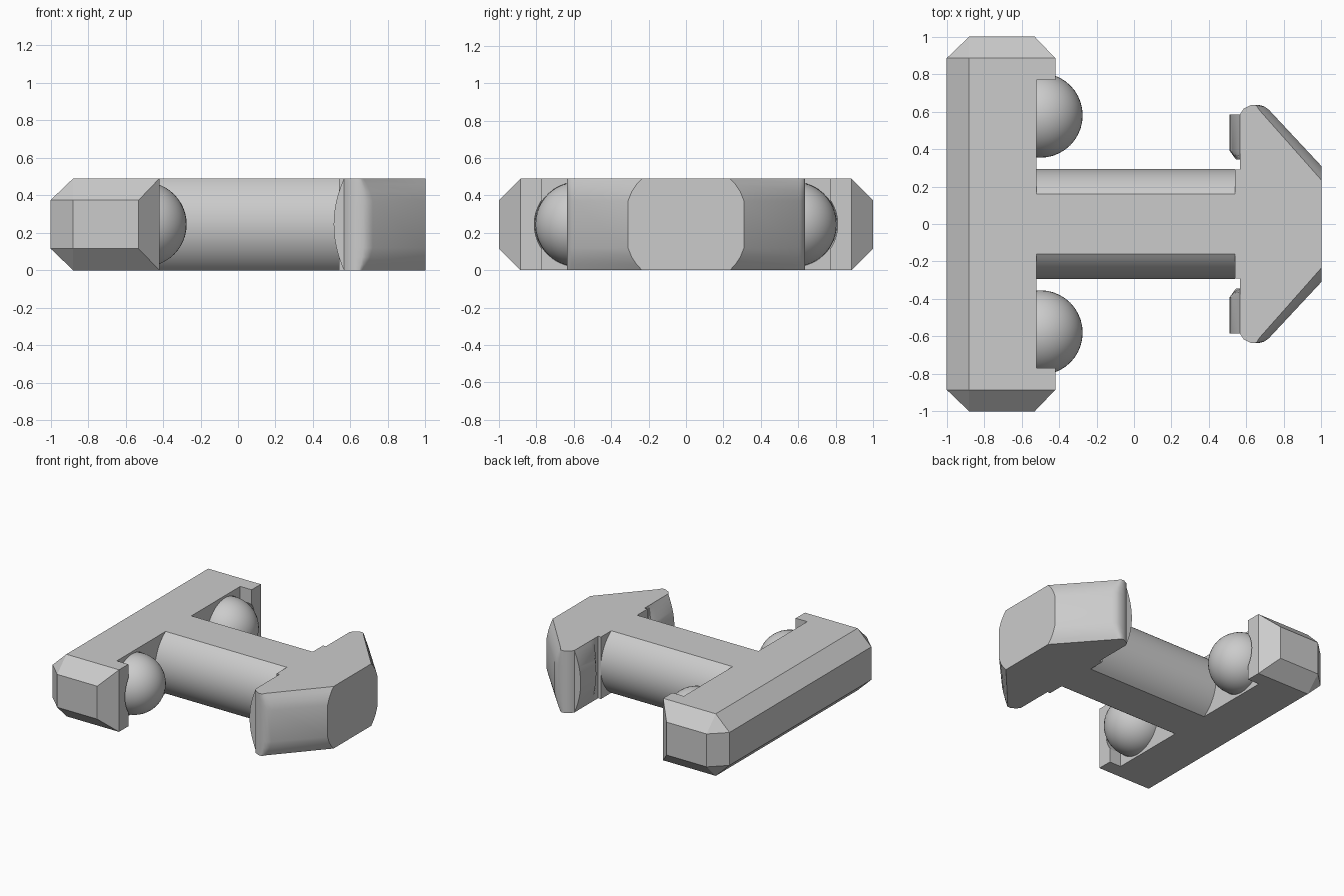
import bpy
import bmesh
import math
from mathutils import Vector

H = 0.49       # overall thickness
MID = H / 2
BALL = Vector((-0.5, 0.58, MID))

if "Cube" in bpy.data.objects:
    bpy.data.objects.remove(bpy.data.objects["Cube"], do_unlink=True)

grey = bpy.data.materials.new("light_grey")
grey.use_nodes = True
grey.diffuse_color = (0.6, 0.6, 0.6, 1)
grey.node_tree.nodes["Principled BSDF"].inputs["Base Color"].default_value = grey.diffuse_color


def finish(name, bm, angle=None):
    """Turn a bmesh into a grey object, smooth below the given angle."""
    bmesh.ops.recalc_face_normals(bm, faces=bm.faces)
    mesh = bpy.data.meshes.new(name)
    bm.to_mesh(mesh)
    bm.free()
    mesh.materials.append(grey)
    obj = bpy.data.objects.new(name, mesh)
    bpy.context.collection.objects.link(obj)
    bpy.ops.object.select_all(action='DESELECT')
    obj.select_set(True)
    bpy.context.view_layer.objects.active = obj
    if angle:
        bpy.ops.object.shade_smooth_by_angle(angle=math.radians(angle))
    return obj


def loft(name, sections, angle=None):
    """Skin closed sections of equal length and cap both ends."""
    bm = bmesh.new()
    rings = [[bm.verts.new(p) for p in s] for s in sections]
    n = len(rings[0])
    for a, b in zip(rings, rings[1:]):
        for i in range(n):
            j = (i + 1) % n
            bm.faces.new((a[i], a[j], b[j], b[i]))
    bm.faces.new(rings[0])
    bm.faces.new(rings[-1])
    return finish(name, bm, angle)


def sphere(name, centre, radius):
    bm = bmesh.new()
    bmesh.ops.create_uvsphere(bm, u_segments=40, v_segments=24, radius=radius)
    bmesh.ops.translate(bm, verts=bm.verts, vec=centre)
    return finish(name, bm, 40)


def cut(target, cutter):
    """Subtract the cutter, then discard it."""
    cutter.hide_render = True
    bpy.context.view_layer.objects.active = target
    mod = target.modifiers.new("cut", 'BOOLEAN')
    mod.operation = 'DIFFERENCE'
    mod.solver = 'EXACT'
    mod.object = cutter
    bpy.ops.object.modifier_apply(modifier=mod.name)
    bpy.data.objects.remove(cutter, do_unlink=True)


# Chamfered cross bar
bm = bmesh.new()
for s in (-1, 1):
    for side in (-1, 1):
        z_out, z_in = MID + side * MID, MID + side * 0.13
        for p in ((-0.88, 0.885, z_out), (-0.42, 0.885, z_out), (-1, 0.885, z_in),
                  (-0.88, 1, z_in), (-0.53, 1, z_in)):
            bm.verts.new((p[0], s * p[1], p[2]))
bmesh.ops.convex_hull(bm, input=bm.verts)
bmesh.ops.dissolve_limit(bm, angle_limit=0.01, verts=bm.verts, edges=bm.edges)
cross_bar = finish("cross_bar", bm)

# Long recess in the bar, with round clearance around each ball
bm = bmesh.new()
bmesh.ops.create_cube(bm, size=1)
for v in bm.verts:
    v.co = Vector((v.co.x * 0.4 - 0.32, v.co.y * 1.54, v.co.z + MID))
cut(cross_bar, finish("recess_cutter", bm))
for s in (-1, 1):
    cut(cross_bar, sphere("pocket_cutter", (-0.46, s * BALL.y, MID), 0.235))

# Balls
for s, side in ((-1, "right"), (1, "left")):
    name = "front_ball" if s < 0 else "back_ball"
    sphere(name, (BALL.x, s * BALL.y, BALL.z), 0.226)

# Round shaft with flattened top and bottom
radius = 0.293
limit = math.asin(MID / radius)
arc = [limit * (i / 12 - 1) for i in range(25)]
outline = [(radius * math.cos(a), MID + radius * math.sin(a)) for a in arc]
outline += [(-y, z) for y, z in reversed(outline)]
loft("shaft", [[(x, y, z) for y, z in outline] for x in (-0.52, 0.54)], 30)

# Arrow-shaped head: outer slopes ease inward toward top and bottom.
# Each point is x, y and how far it shifts in x and y with the easing.
half = [(0.54, 0.29, 0, 0), (0.565, 0.29, 0, 0), (0.565, 0.585, 0, 0),
        (0.585, 0.615, 0, 0), (0.625, 0.635, 0, 0), (0.67, 0.635, 0.3, 0),
        (0.695, 0.628, 0.5, 0), (0.72, 0.61, 0.7, 0), (1, 0.31, 0, 1)]
steps = [(0, 0.075), (0.03, 0.047), (0.07, 0.02), (0.12, 0)]
levels = steps + [(H - z, d) for z, d in reversed(steps)]
sections = []
for z, d in levels:
    ring = [(x - d * a, y - d * b, z) for x, y, a, b in half]
    sections.append(ring + [(x, -y, z) for x, y, z in reversed(ring)])
loft("arrow_head", sections, 32)

# Bulging catches behind the head, tapered on their inner ends
for s, name in ((-1, "front_catch"), (1, "back_catch")):
    sections = []
    for y, depth in ((0.345, 0.022), (0.39, 0.055), (0.585, 0.055)):
        ring = [(0.566 - depth * (1 - t * t), s * y, MID + t * MID)
                for t in (i / 10 - 1 for i in range(21))]
        ring += [(0.58, s * y, H), (0.58, s * y, 0)]
        sections.append(ring)
    loft(name, sections, 30)
